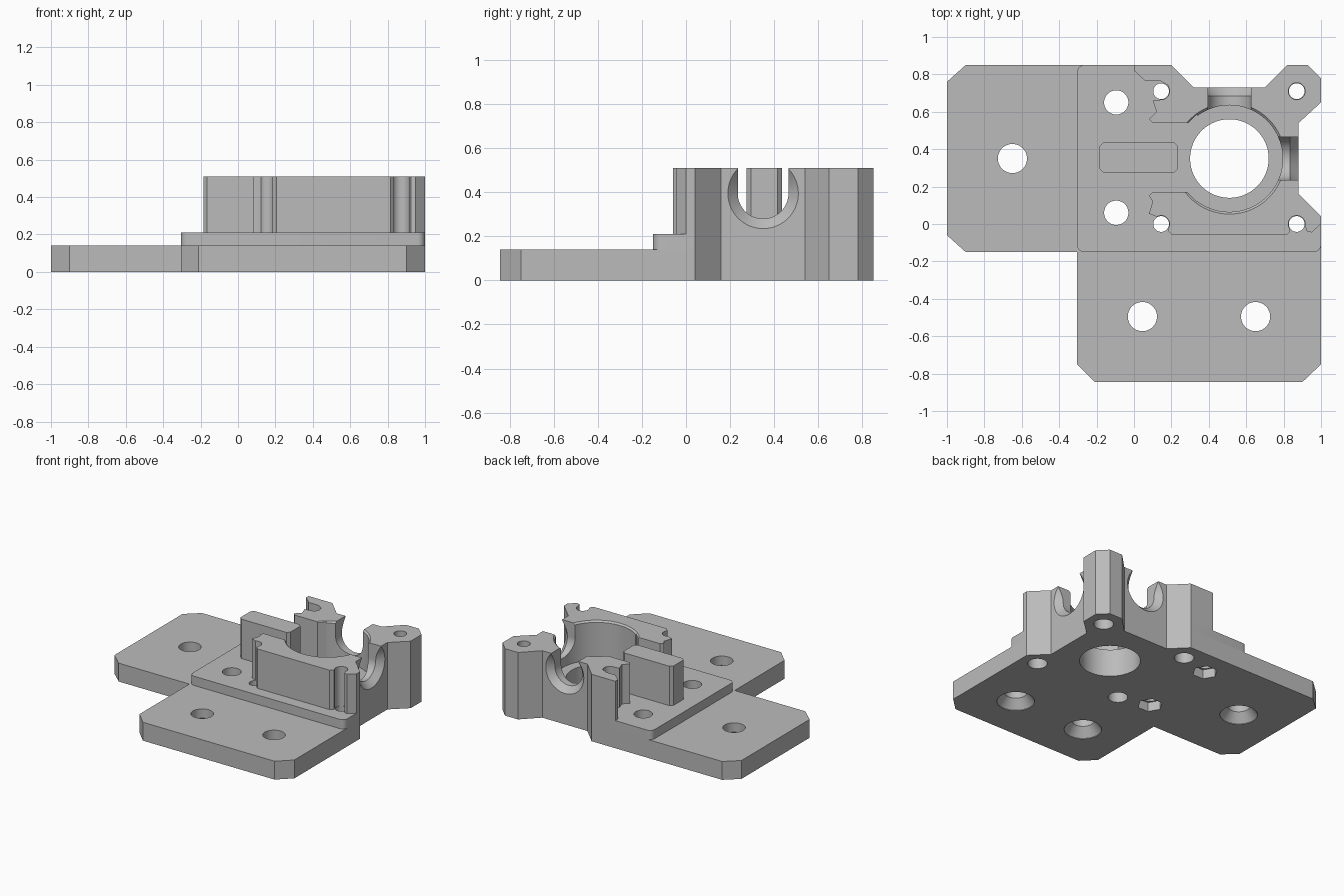
import bpy, bmesh, math
from mathutils import Matrix

cube = bpy.data.objects.get("Cube")
if cube:
    bpy.data.objects.remove(cube, do_unlink=True)

gray = bpy.data.materials.new("plain gray")
gray.use_nodes = True
gray.diffuse_color = (0.5, 0.5, 0.5, 1)
gray.node_tree.nodes["Principled BSDF"].inputs["Base Color"].default_value = (0.5, 0.5, 0.5, 1)


def to_object(name, bm):
    bmesh.ops.recalc_face_normals(bm, faces=bm.faces)
    mesh = bpy.data.meshes.new(name)
    bm.to_mesh(mesh)
    bm.free()
    mesh.materials.append(gray)
    ob = bpy.data.objects.new(name, mesh)
    bpy.context.collection.objects.link(ob)
    return ob


def prism(name, outline, z0, z1, top=None, bottom=None):
    """Extruded outline; top and bottom are chamfers given as (inset, height)."""
    bm = bmesh.new()
    low = bm.faces.new([bm.verts.new((x, y, z0)) for x, y in outline])
    ext = bmesh.ops.extrude_face_region(bm, geom=[low], use_keep_orig=True)["geom"]
    high = next(g for g in ext if isinstance(g, bmesh.types.BMFace))
    for v in high.verts:
        v.co.z = z1
    bmesh.ops.recalc_face_normals(bm, faces=bm.faces)
    for face, chamfer, sign in ((high, top, -1), (low, bottom, 1)):
        if chamfer:
            rim = list(face.verts)
            bmesh.ops.inset_region(bm, faces=[face], thickness=chamfer[0], use_even_offset=True)
            for v in rim:
                if v not in face.verts:
                    v.co.z += sign * chamfer[1]
    return to_object(name, bm)


def lathe(profile, x, y, sides=48, turn=None):
    """Solid of revolution from (radius, height) rings, placed at x, y."""
    bm = bmesh.new()
    rings = [[bm.verts.new((r * math.cos(math.tau * i / sides), r * math.sin(math.tau * i / sides), h))
              for i in range(sides)] for r, h in profile]
    for a, b in zip(rings, rings[1:]):
        for i in range(sides):
            j = (i + 1) % sides
            bm.faces.new((a[i], a[j], b[j], b[i]))
    bm.faces.new(rings[0])
    bm.faces.new(rings[-1])
    if turn:
        bm.transform(turn)
    bm.transform(Matrix.Translation((x, y, 0)))
    ob = to_object("cutter", bm)
    ob.hide_render = True
    return ob


def box_outline(x0, x1, y0, y1, c):
    return [(x0 + c, y0), (x1 - c, y0), (x1, y0 + c), (x1, y1 - c),
            (x1 - c, y1), (x0 + c, y1), (x0, y1 - c), (x0, y0 + c)]


def cut(ob, cutters):
    bpy.context.view_layer.objects.active = ob
    for c in cutters:
        mod = ob.modifiers.new("cut", "BOOLEAN")
        mod.operation, mod.solver, mod.object = "DIFFERENCE", "EXACT", c
        bpy.ops.object.modifier_apply(modifier=mod.name)


def arc(cx, cy, r, start):
    return [(cx + r * math.cos(math.radians(start + a)), cy + r * math.sin(math.radians(start + a)))
            for a in range(0, 91, 15)]


# Outlines; the rear edge is shared by all three levels
CX, CY = 0.51, 0.35
rear = [(1, .04), (.88, .16), (.88, .54), (1, .65), (1, .78), (.93, .85),
        (.82, .85), (.70, .73), (.32, .73), (.20, .85)]
base_line = [(-.90, .85), (-1, .76), (-1, -.06), (-.90, -.15), (-.305, -.15),
             (-.305, -.75), (-.21, -.845), (.90, -.845), (1, -.75)]
plate_line = arc(-.265, .81, .04, 90) + arc(-.265, -.11, .04, 180) + arc(.96, -.11, .04, 270)
back_clip = [(0, .85), (0, .82), (.06, .765), (.14, .765), (.185, .74), (.185, .69), (.145, .665),
             (.10, .66), (.12, .60), (.08, .56), (.10, .54), (.29, .54), (.335, .585)]
front_clip = [(.335, .12), (.285, .17), (.10, .17), (.08, .15), (.10, .12), (.08, .055),
              (.12, .04), (.185, 0), (.185, -.04), (.205, -.06), (.815, -.06), (.835, -.04),
              (.835, 0), (.91, 0), (.925, -.04), (.95, -.045), (1, 0)]

base = prism("base_plate", rear + base_line, 0, .14, bottom=(.022, .045))
platform = prism("raised_platform", rear + plate_line, .14, .21)
tower = prism("motor_housing", rear + back_clip + [(CX, CY)] + front_clip, .21, .51, top=(.01, .012))
bar = prism("center_block", box_outline(-.185, .235, .275, .435, .02), .21, .51, top=(.012, .012))

# Holes through the base: main bore, nut pockets, countersinks, screw seats
corners = [(x, y) for x in (.145, .87) for y in (0, .71)]
through = [lathe([(.21, -.1), (.21, .4)], CX, CY, 96)]
for y in (.06, .65):
    through.append(lathe([(.065, -.1), (.065, .4)], -.095, y))
    through.append(lathe([(.088, -.1), (.088, .07)], -.095, y, 6))
for x, y in ((-.65, .35), (.045, -.495), (.65, -.495)):
    through.append(lathe([(.13, -.1), (.13, 0.004), (.078, .07), (.078, .4)], x, y))
for x, y in corners:
    through.append(lathe([(.068, -.1), (.068, .1), (.042, .1001), (.042, .19), (.042, .7)], x, y))
cut(base, through)
cut(platform, through)

# Housing: wide bore with chamfered rim, screw holes, two flared U slots
inside = [lathe([(.285, .1), (.285, .498), (.31, .523), (.31, .6)], CX, CY, 96)]
inside += [lathe([(.045, .1), (.045, .7)], x, y, 32) for x, y in corners]
for axis, out in (("X", .37), ("Y", .38)):
    turn = Matrix.Rotation(math.pi / 2, 4, "Y") if axis == "X" else Matrix.Rotation(-math.pi / 2, 4, "X")
    flare = [(.115, .1), (.115, out - .045), (.16, out), (.20, out + .04)]
    inside.append(lathe(flare, CX, CY, 64, Matrix.Translation((0, 0, .395)) @ turn))
    x0, x1, y0, y1 = (.1, .5, -.115, .115) if axis == "X" else (-.115, .115, .1, .5)
    slot = prism("cutter", [(CX + x0, CY + y0), (CX + x1, CY + y0),
                            (CX + x1, CY + y1), (CX + x0, CY + y1)], .395, .7)
    slot.hide_render = True
    inside.append(slot)
cut(tower, inside)

for c in through + inside:
    bpy.data.objects.remove(c, do_unlink=True)

# Smooth round walls, keep machined edges sharp
for ob in (base, platform, tower, bar):
    bpy.ops.object.select_all(action="DESELECT")
    ob.select_set(True)
    bpy.context.view_layer.objects.active = ob
    bpy.ops.object.shade_smooth_by_angle(angle=math.radians(25))
